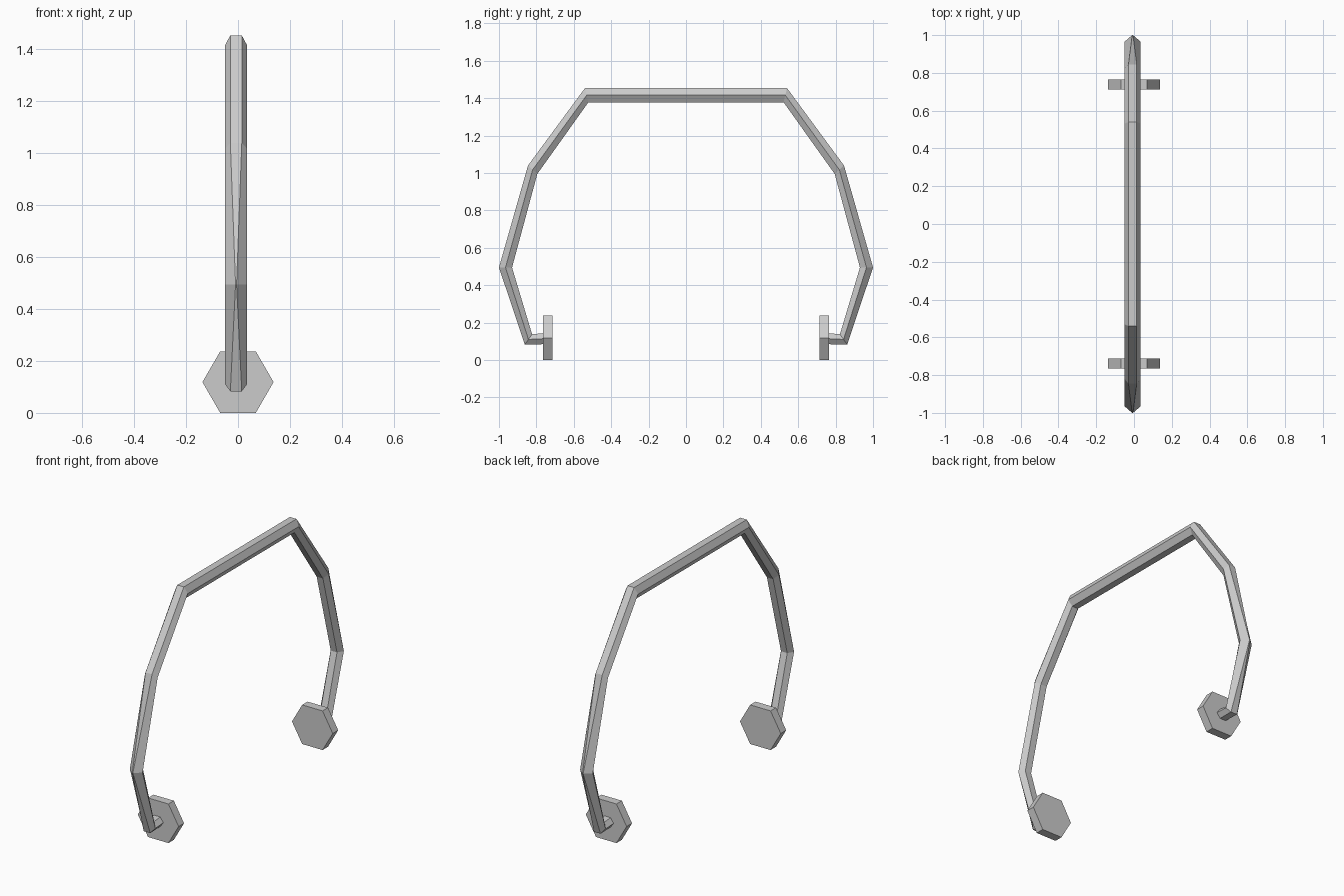
import bpy
import bmesh
from math import cos, sin, pi

if "Cube" in bpy.data.objects:
    bpy.data.objects.remove(bpy.data.objects["Cube"], do_unlink=True)

grey = bpy.data.materials.new("plain grey")
grey.use_nodes = True
colour = (0.6, 0.6, 0.6, 1)
grey.diffuse_color = colour
grey.node_tree.nodes["Principled BSDF"].inputs["Base Color"].default_value = colour


def loft(name, rings):
    """Join equal-sized rings of points into a closed, flat-shaded solid."""
    bm = bmesh.new()
    loops = [[bm.verts.new(p) for p in ring] for ring in rings]
    for a, b in zip(loops, loops[1:]):
        for i in range(len(a)):
            j = (i + 1) % len(a)
            bm.faces.new((a[i], a[j], b[j], b[i]))
    bm.faces.new(loops[0])
    bm.faces.new(loops[-1])
    bmesh.ops.recalc_face_normals(bm, faces=bm.faces[:])
    mesh = bpy.data.meshes.new(name)
    bm.to_mesh(mesh)
    bm.free()
    mesh.materials.append(grey)
    obj = bpy.data.objects.new(name, mesh)
    bpy.context.scene.collection.objects.link(obj)
    return obj


# Headband: six-sided tube, each station as outer (y, z), inner (y, z),
# half width of the outer face
stations = [
    ((0.75, 0.085), (0.75, 0.145), 0.02),
    ((0.862, 0.083), (0.823, 0.138), 0.022),
    ((1.0, 0.495), (0.93, 0.495), 0.002),
    ((0.845, 1.04), (0.795, 0.995), 0.022),
    ((0.54, 1.454), (0.522, 1.378), 0.022),
]
CENTRE_X, HALF_WIDTH, INNER_HALF = -0.0075, 0.0425, 0.021


def band_ring(station, side):
    (oy, oz), (iy, iz), w = station
    my, mz = (oy + iy) / 2, (oz + iz) / 2
    outline = [(-w, oy, oz), (w, oy, oz), (HALF_WIDTH, my, mz),
               (INNER_HALF, iy, iz), (-INNER_HALF, iy, iz), (-HALF_WIDTH, my, mz)]
    return [(CENTRE_X + x, side * y, z) for x, y, z in outline]


loft("headband", [band_ring(s, -1) for s in stations]
     + [band_ring(s, 1) for s in reversed(stations)])

# Ear pads: hexagonal plates facing each other
RADIUS = 0.137
for name, side in (("front_ear_pad", -1), ("back_ear_pad", 1)):
    loft(name, [[(RADIUS * cos(k * pi / 3), side * y, 0.1186 + RADIUS * sin(k * pi / 3))
                 for k in range(6)] for y in (0.713, 0.765)])
